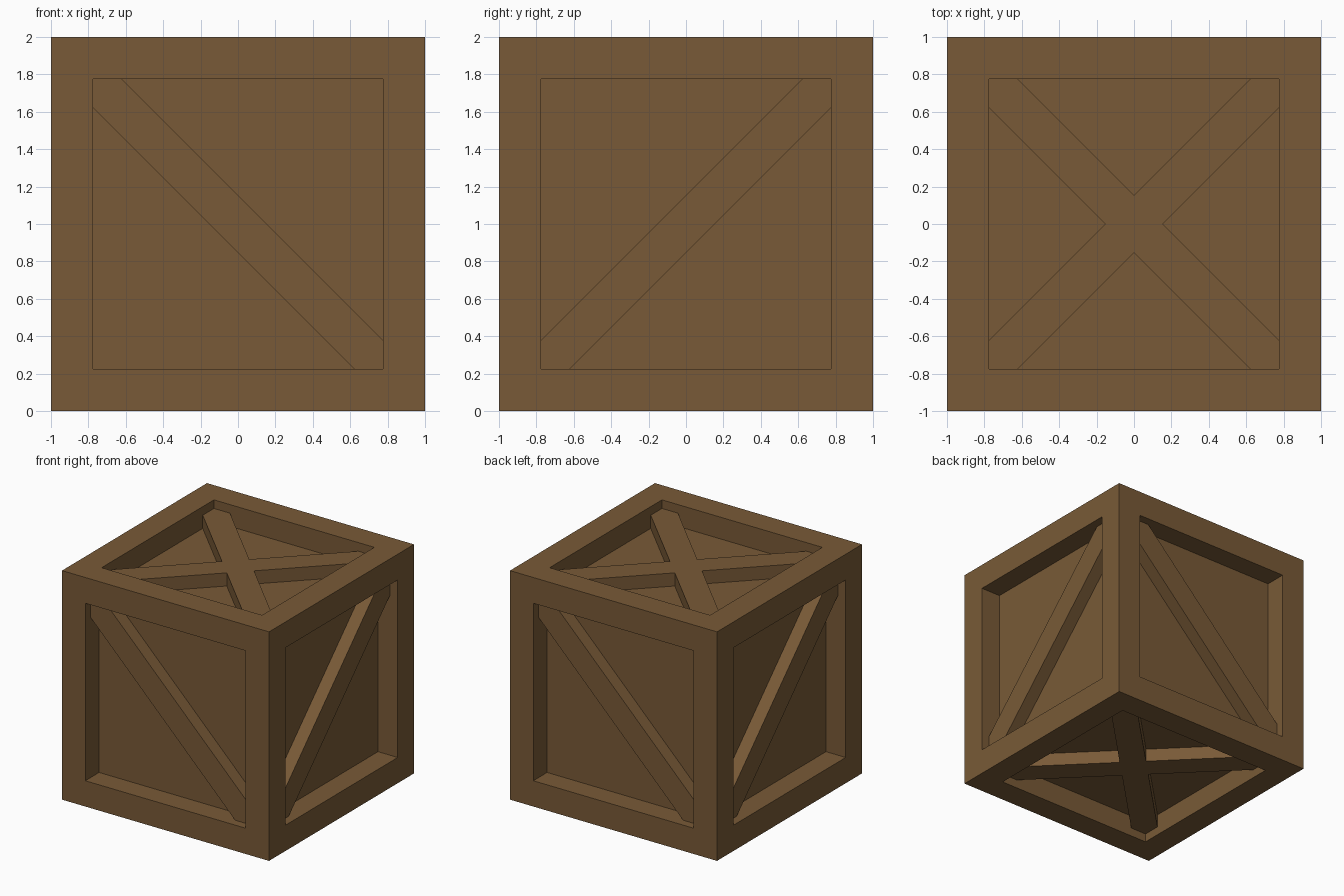
import bpy, bmesh, math
from mathutils import Matrix, Vector

if "Cube" in bpy.data.objects:
    bpy.data.objects.remove(bpy.data.objects["Cube"], do_unlink=True)

BORDER, PANEL_DEPTH, BRACE_DEPTH = 0.225, 0.19, 0.075
OPEN = 1 - BORDER      # half size of each recessed opening
SLANT = 0.155          # brace half width measured along the opening's edge

wood = bpy.data.materials.new("brown wood")
wood.use_nodes = True
wood.diffuse_color = (0.19, 0.102, 0.038, 1)
wood.node_tree.nodes["Principled BSDF"].inputs["Base Color"].default_value = wood.diffuse_color


def make_object(name, bm):
    bmesh.ops.recalc_face_normals(bm, faces=bm.faces)
    mesh = bpy.data.meshes.new(name)
    bm.to_mesh(mesh)
    bm.free()
    mesh.materials.append(wood)
    obj = bpy.data.objects.new(name, mesh)
    bpy.context.collection.objects.link(obj)


# Crate body: a cube with a flat border on every side and a sunken panel
bm = bmesh.new()
bmesh.ops.create_cube(bm, size=2, matrix=Matrix.Translation((0, 0, 1)))
bm.normal_update()
sides = bm.faces[:]
bmesh.ops.inset_individual(bm, faces=sides, thickness=BORDER, use_even_offset=True)
bm.normal_update()
panels = bmesh.ops.extrude_discrete_faces(bm, faces=sides)["faces"]
bm.normal_update()
for panel in panels:
    bmesh.ops.translate(bm, verts=panel.verts, vec=panel.normal * -PANEL_DEPTH)
make_object("crate_frame", bm)


def brace(name, outline, turn):
    """Extrude a flat outline on the upward side, then turn it to its own side."""
    bm = bmesh.new()
    top = 1 - BRACE_DEPTH
    face = bm.faces.new([bm.verts.new((x, y, top)) for x, y in outline])
    ext = bmesh.ops.extrude_face_region(bm, geom=[face], use_keep_orig=True)
    lower = [g for g in ext["geom"] if isinstance(g, bmesh.types.BMVert)]
    bmesh.ops.translate(bm, verts=lower, vec=(0, 0, BRACE_DEPTH - PANEL_DEPTH))
    bmesh.ops.transform(bm, verts=bm.verts, matrix=Matrix.Translation((0, 0, 1)) @ turn)
    make_object(name, bm)


# Outlines: one diagonal board, and a cross of two boards
end = OPEN - SLANT
half = [(OPEN, end), (OPEN, OPEN), (end, OPEN)]
diagonal = half + [(-x, -y) for x, y in half]
arm = half + [(0, SLANT)]
cross = [(Matrix.Rotation(i * math.pi / 2, 2) @ Vector(p))[:] for i in range(4) for p in arm]

# Upright sides: (name, turn about z, mirrored diagonal)
tip = Matrix.Rotation(math.pi / 2, 4, "X")   # upward side becomes the front
for name, angle, flip in (("front", 0, -1), ("left", 90, 1),
                          ("back", 180, -1), ("right", 270, 1)):
    outline = [(x * flip, y) for x, y in diagonal]
    brace(name + "_brace", outline, Matrix.Rotation(math.radians(angle), 4, "Z") @ tip)

# Crossed boards on the lid and the base
brace("top_cross_brace", cross, Matrix.Identity(4))
brace("bottom_cross_brace", cross, Matrix.Rotation(math.pi, 4, "X"))
